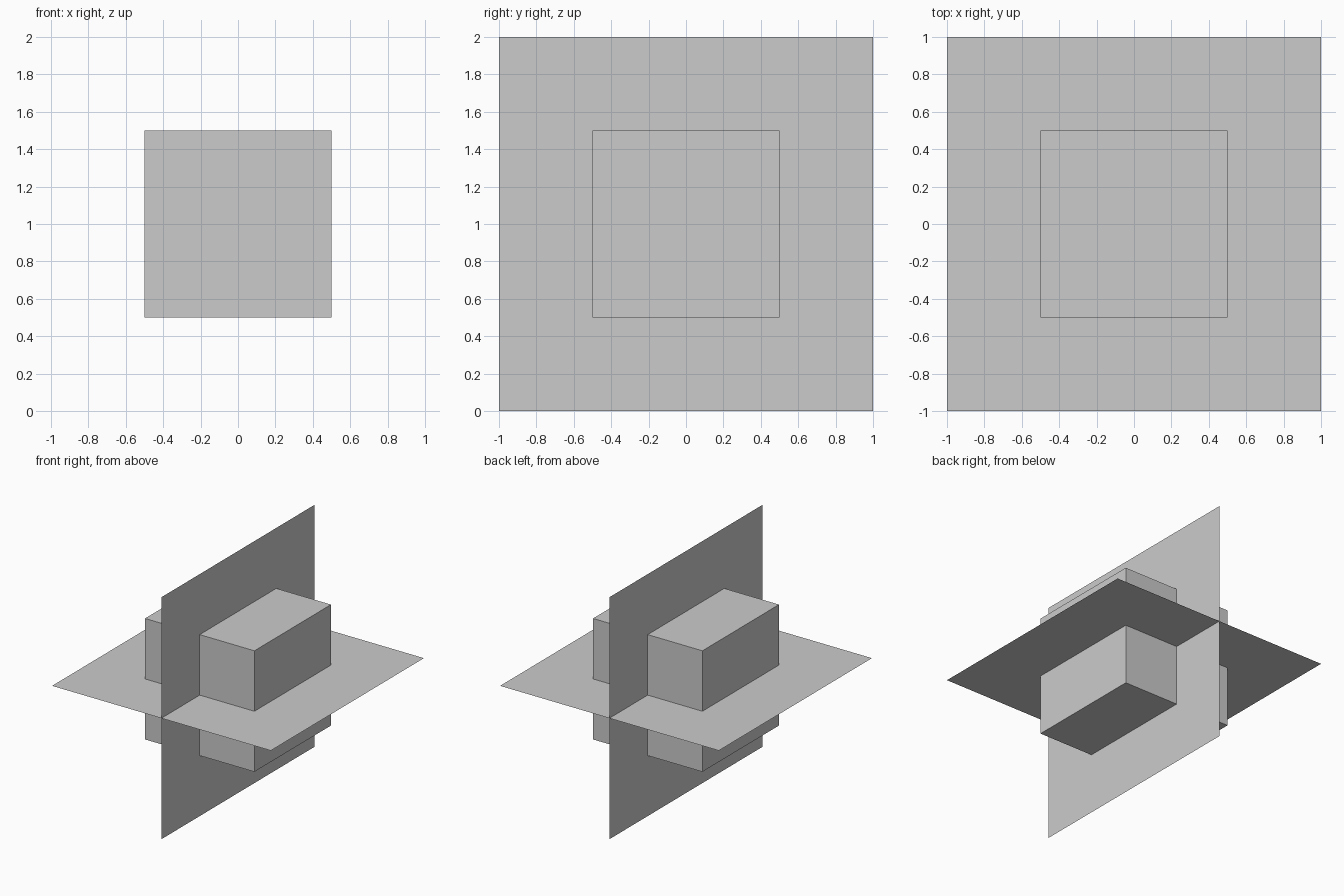
import bpy
from math import radians

if "Cube" in bpy.data.objects:
    bpy.data.objects.remove(bpy.data.objects["Cube"])

CENTRE = (0, 0, 1)

# Central cube
bpy.ops.mesh.primitive_cube_add(size=1, location=CENTRE)
bpy.context.object.name = "centre_cube"

# Two crossing sheets: one level, one upright facing sideways
for name, tilt in (("level_sheet", 0), ("upright_sheet", 90)):
    bpy.ops.mesh.primitive_plane_add(size=2, location=CENTRE, rotation=(0, radians(tilt), 0))
    bpy.context.object.name = name
